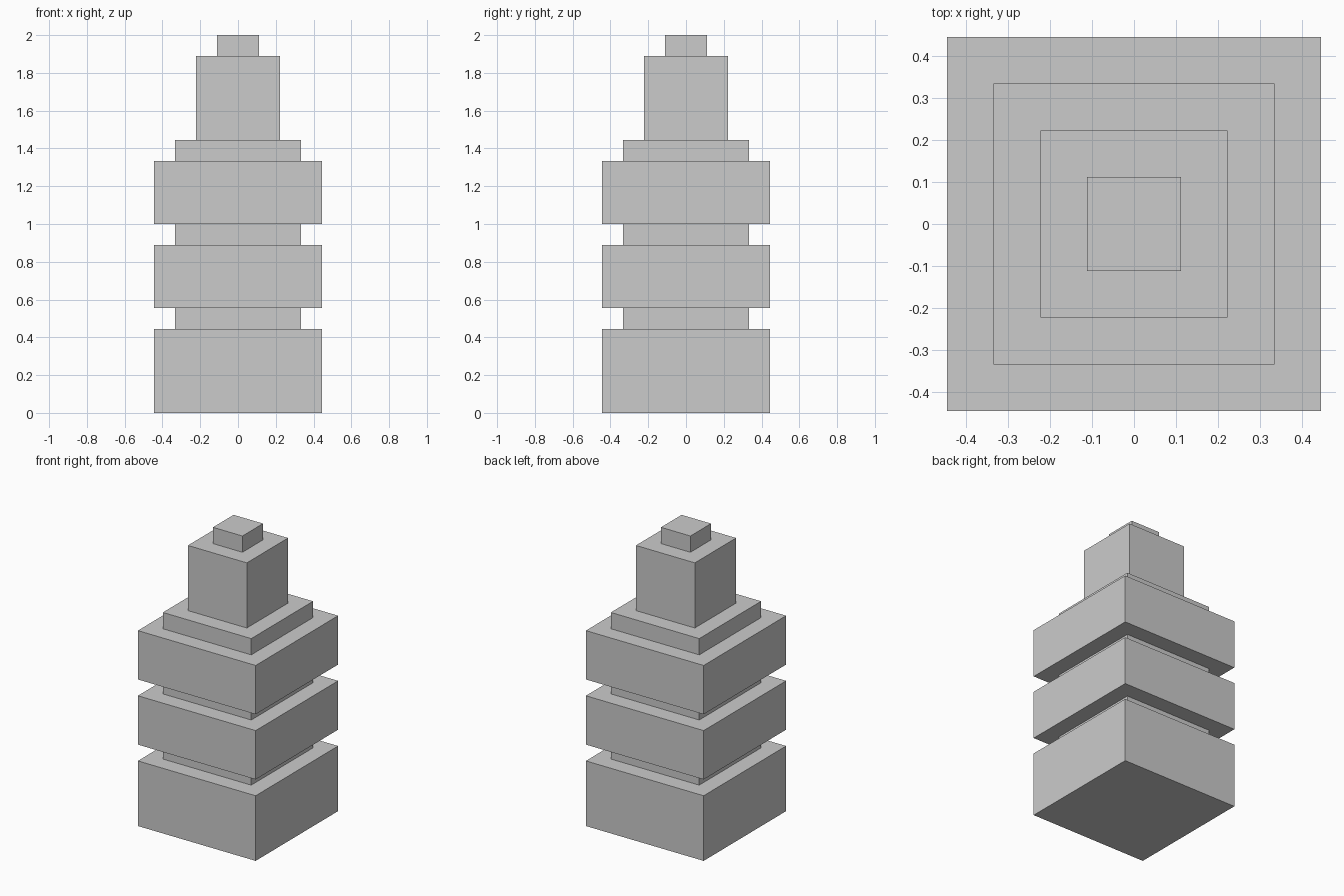
import bpy

if "Cube" in bpy.data.objects:
    bpy.data.objects.remove(bpy.data.objects["Cube"])

U = 1 / 9  # the whole model sits on a grid of 1/9 unit steps


def tier(name, half_width, bottom, top):
    """Square block centred on the axis, measured in grid steps."""
    bpy.ops.mesh.primitive_cube_add(size=1, location=(0, 0, (bottom + top) / 2 * U))
    block = bpy.context.object
    block.name = name
    block.scale = (2 * half_width * U, 2 * half_width * U, (top - bottom) * U)
    bpy.ops.object.transform_apply(location=False, rotation=False, scale=True)


# Stacked tiers from the ground up: name, half width, height
tiers = [
    ("base_block", 4, 4),
    ("lower_neck", 3, 1),
    ("middle_block", 4, 3),
    ("upper_neck", 3, 1),
    ("upper_block", 4, 3),
    ("shoulder_step", 3, 1),
    ("tower", 2, 4),
    ("top_cap", 1, 1),
]

z = 0
for name, half_width, height in tiers:
    tier(name, half_width, z, z + height)
    z += height
